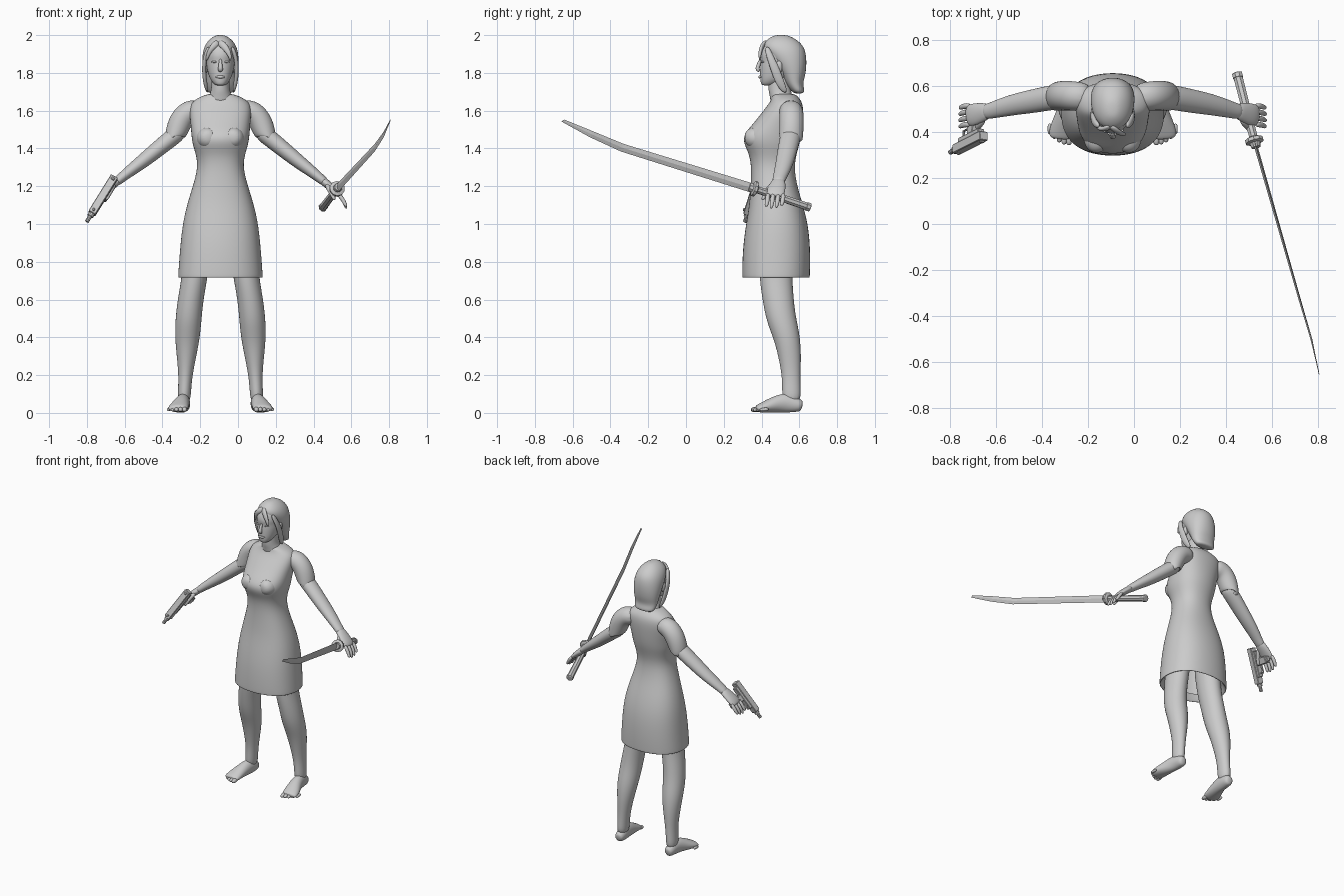
import bpy, bmesh, math
from mathutils import Vector, Matrix

CX = -0.093          # body symmetry plane
SEG = 16
grey = bpy.data.materials.new("plain_grey")
grey.diffuse_color = (0.6, 0.6, 0.6, 1)


def skin(name, rings, sub=2, mirror=False, body=True, cap0=True, cap1=True):
    """Join rings of points into one surface."""
    bm = bmesh.new()
    vs = [[bm.verts.new(p) for p in r] for r in rings]
    n = len(vs[0])
    for a, b in zip(vs, vs[1:]):
        for i in range(n):
            bm.faces.new((a[i], a[(i + 1) % n], b[(i + 1) % n], b[i]))
    if cap0:
        bm.faces.new(vs[0][::-1])
    if cap1:
        bm.faces.new(vs[-1])
    bmesh.ops.recalc_face_normals(bm, faces=bm.faces)
    return finish(name, bm, sub, mirror, body)


def finish(name, bm, sub=0, mirror=False, body=False, matrix=None):
    me = bpy.data.meshes.new(name)
    bm.to_mesh(me)
    bm.free()
    me.materials.append(grey)
    ob = bpy.data.objects.new(name, me)
    bpy.context.collection.objects.link(ob)
    if body:
        ob.location.x = CX
    if matrix:
        ob.matrix_world = matrix
    if mirror:
        ob.modifiers.new("mirror", 'MIRROR').use_mirror_merge = False
    if sub:
        m = ob.modifiers.new("smooth", 'SUBSURF')
        m.levels = m.render_levels = sub
        me.polygons.foreach_set("use_smooth", [True] * len(me.polygons))
    return ob


def levels(name, rows, power=2.0, **kw):
    """Horizontal sections: z, half width, front y, back y."""
    rings = []
    for z, w, yf, yb in rows:
        ring = []
        for i in range(SEG):
            t = 2 * math.pi * i / SEG
            c, s = [math.copysign(abs(v) ** (2 / power), v) for v in (math.cos(t), math.sin(t))]
            ring.append(Vector((w * 1.02 * c, (yf + yb) / 2 + (yb - yf) / 2 * 1.02 * s, z)))
        rings.append(ring)
    return skin(name, rings, **kw)


def tube(name, rows, ref=(0, 1, 0), seg=12, **kw):
    """Sections along a path: x, y, z, half width, half depth."""
    pts = [Vector(r[:3]) for r in rows]
    rings = []
    for i, r in enumerate(rows):
        t = (pts[min(i + 1, len(pts) - 1)] - pts[max(i - 1, 0)]).normalized()
        u = t.cross(Vector(ref)).normalized()
        v = u.cross(t)
        rings.append([pts[i] + u * r[3] * 1.03 * math.cos(a) + v * r[4] * 1.03 * math.sin(a)
                      for a in (2 * math.pi * (k + .5) / seg for k in range(seg))])
    return skin(name, rings, **kw)


# Dress, open at the hem with a folded edge
levels("dress", [
    (.76, .195, .33, .625), (.72, .213, .307, .645), (.714, .224, .298, .655), (.73, .224, .297, .656),
    (.80, .219, .298, .658), (.90, .211, .304, .656), (1.0, .20, .318, .645), (1.1, .178, .335, .62),
    (1.2, .146, .343, .588), (1.3, .118, .346, .572), (1.37, .130, .335, .585), (1.42, .147, .308, .60),
    (1.47, .154, .302, .61), (1.53, .158, .355, .617), (1.60, .165, .41, .622), (1.645, .155, .445, .615),
    (1.672, .11, .455, .595), (1.692, .06, .455, .575)], power=2.3, cap0=False)
# Bust
tube("bust", [(.07, .46, 1.44, .05, .05), (.068, .38, 1.455, .065, .065), (.066, .33, 1.46, .05, .05),
              (.064, .31, 1.46, .02, .02)], ref=(0, 0, 1), mirror=True)
# Sleeves and arms
tube("sleeve", [(.09, .55, 1.60, .055, .06), (.165, .558, 1.60, .066, .064), (.212, .56, 1.55, .066, .066),
                (.242, .556, 1.462, .056, .064), (.246, .555, 1.45, .055, .063),
                (.24, .555, 1.458, .045, .052)], mirror=True)
tube("arm", [(.20, .557, 1.50, .045, .055), (.26, .552, 1.455, .046, .055), (.345, .535, 1.386, .042, .052),
             (.41, .524, 1.333, .038, .048), (.48, .508, 1.28, .031, .042), (.535, .492, 1.236, .025, .034),
             (.56, .488, 1.215, .023, .034)], mirror=True)
# Hands
tube("palm", [(.53, .495, 1.24, .023, .03), (.572, .485, 1.205, .022, .044), (.612, .475, 1.172, .019, .05),
              (.637, .47, 1.145, .013, .044)], mirror=True)
for i, tip in enumerate((1.092, 1.08, 1.084, 1.10)):
    y = .435 + .027 * i
    tube("finger", [(.62, y, 1.165, .012, .013), (.648, y - .003, 1.13, .012, .013),
                    (.66, y - .008, 1.105, .010, .011), (.668, y - .012, tip, .007, .008)],
         seg=8, sub=1, mirror=True)
tube("thumb", [(.56, .46, 1.21, .016, .016), (.58, .43, 1.18, .014, .015), (.597, .412, 1.145, .012, .012),
               (.605, .405, 1.125, .007, .008)], seg=8, sub=1, mirror=True)
# Legs and feet
tube("leg", [(.115, .475, .95, .08, .10), (.128, .475, .80, .072, .09), (.14, .477, .70, .068, .087),
             (.158, .488, .60, .068, .083), (.169, .503, .50, .070, .079), (.175, .535, .40, .067, .070),
             (.18, .55, .30, .052, .061), (.185, .557, .20, .037, .049), (.19, .558, .12, .035, .050),
             (.193, .56, .05, .034, .048)], mirror=True)
tube("foot", [(.192, .617, .035, .022, .026), (.193, .595, .04, .034, .036), (.195, .54, .055, .036, .054),
              (.205, .48, .048, .042, .046), (.22, .42, .032, .053, .031), (.226, .385, .024, .053, .022),
              (.227, .37, .02, .044, .015)], ref=(0, 0, 1), mirror=True)
for i in range(5):
    x, y, r = .190 + .021 * i, .342 + .003 * i * i, .015 - .0012 * i
    tube("toe", [(x, y + .05, .02, r, r), (x, y + .018, .018, r, r), (x + .001, y, .015, r * .7, r * .7)],
         ref=(0, 0, 1), seg=8, sub=1, mirror=True)
# Neck and head
levels("neck", [(1.62, .075, .45, .58), (1.675, .062, .445, .565), (1.70, .050, .437, .555),
                (1.75, .047, .435, .555), (1.82, .047, .44, .56)])
levels("head", [(1.733, .022, .405, .46), (1.742, .036, .397, .49), (1.765, .053, .393, .53),
                (1.80, .067, .392, .58), (1.84, .074, .393, .60), (1.865, .076, .397, .61),
                (1.89, .077, .390, .61), (1.93, .073, .402, .60), (1.965, .055, .43, .57),
                (1.98, .03, .46, .54)], power=2.15)
# Facial features
tube("nose", [(0, .397, 1.875, .008, .008), (0, .385, 1.845, .010, .011), (0, .376, 1.82, .015, .013),
              (0, .389, 1.806, .012, .008)], seg=8)
tube("lips", [(-.026, .402, 1.778, .003, .004), (-.012, .391, 1.779, .008, .007), (0, .388, 1.778, .008, .007),
              (.012, .391, 1.779, .008, .007), (.026, .402, 1.778, .003, .004)], seg=8)
tube("eyelid", [(.017, .403, 1.857, .003, .004), (.033, .400, 1.859, .007, .006),
                (.05, .413, 1.858, .003, .004)], seg=8, mirror=True)
tube("ear", [(.072, .50, 1.80, .008, .012), (.082, .49, 1.835, .010, .02), (.078, .495, 1.865, .008, .014)],
     seg=8, mirror=True)
# Bobbed hair, cut back around the face
levels("hair", [
    (1.69, .058, .575, .618), (1.705, .074, .555, .63), (1.74, .080, .53, .617), (1.78, .087, .51, .63),
    (1.82, .093, .487, .636), (1.86, .096, .458, .638), (1.90, .095, .428, .635), (1.935, .087, .408, .625),
    (1.965, .070, .417, .60), (1.988, .045, .445, .565), (2.001, .018, .475, .53)], power=2.15)
# Side locks and fringe
tube("side_lock", [(.06, .425, 1.94, .012, .015), (.084, .447, 1.88, .012, .02), (.088, .475, 1.81, .011, .025),
                   (.08, .50, 1.74, .012, .025), (.068, .53, 1.695, .006, .012)], seg=8, mirror=True)
tube("fringe", [(-.01, .43, 1.965, .02, .012), (.018, .402, 1.945, .02, .012), (.043, .392, 1.91, .015, .010),
                (.053, .39, 1.88, .008, .006), (.05, .392, 1.865, .003, .003)], seg=8)
tube("fringe_back", [(-.01, .43, 1.965, .02, .012), (-.035, .41, 1.945, .018, .012),
                     (-.062, .418, 1.91, .012, .01), (-.076, .435, 1.86, .005, .008)], seg=8)

# Sword: grip, pommel, guard and blade
end, hilt = Vector((.449, .655, 1.088)), Vector((.527, .352, 1.19))


def along(name, stops, seg=8):
    tube(name, [(*end.lerp(hilt, t), r, r) for t, r in stops], ref=(0, 0, 1), seg=seg, sub=0, body=False)


along("sword_grip", [(0, .021), (.95, .019)])
along("sword_pommel", [(-.01, .018), (0, .023), (.06, .023), (.07, .018)])
along("sword_guard", [(.92, .028), (.94, .04), (.985, .04), (1.0, .028)], seg=10)
along("sword_collar", [(1.0, .024), (1.06, .02)])
blade = []
for x, y0, z0, y1, z1, t in ((.525, .36, 1.213, .355, 1.163, .008), (.724, -.33, 1.424, -.345, 1.384, .005),
                             (.772, -.49, 1.490, -.51, 1.460, .004), (.806, -.645, 1.553, -.66, 1.543, .001)):
    ym, zm = (y0 + y1) / 2, (z0 + z1) / 2
    blade.append([Vector(p) for p in ((x, y0, z0), (x + t, ym, zm), (x, y1, z1), (x - t, ym, zm))])
skin("sword_blade", blade, sub=0, body=False)

# Machine pistol: local x = muzzle direction, z = away from the grip
rear, front = Vector((-.655, .392, 1.245)), Vector((-.773, .332, 1.055))
f = (front - rear).normalized()
up = Vector((0, -.95, .25))
up = (up - f * up.dot(f)).normalized()
side = up.cross(f)
frame = Matrix((f, side, up)).transposed().to_4x4()
frame.translation = (rear + front) / 2


def gun_part(name, c, s, tilt=0):
    bm = bmesh.new()
    bmesh.ops.create_cube(bm, size=1, matrix=Matrix.Translation(c) @ Matrix.Rotation(tilt, 4, 'Y')
                          @ Matrix.Diagonal((*s, 1)))
    bmesh.ops.bevel(bm, geom=bm.edges[:], offset=.003, segments=1, affect='EDGES')
    finish(name, bm, matrix=frame)


gun_part("gun_body", (0, 0, .008), (.235, .042, .04))
gun_part("gun_lower_frame", (-.01, 0, -.018), (.17, .034, .026))
gun_part("gun_grip", (-.025, 0, -.07), (.046, .030, .10), .12)
gun_part("gun_magazine", (-.032, 0, -.122), (.034, .022, .03), .12)
gun_part("gun_rear_sight", (-.10, 0, .03), (.014, .02, .012))
gun_part("gun_front_sight", (.10, 0, .03), (.014, .012, .012))
gun_part("trigger_guard_bottom", (.025, 0, -.058), (.06, .012, .007))
gun_part("trigger_guard_front", (.052, 0, -.043), (.007, .012, .034))
for name, x, r, d in (("gun_barrel", .14, .011, .06), ("gun_barrel_nut", .124, .017, .022)):
    bm = bmesh.new()
    bmesh.ops.create_cone(bm, cap_ends=True, segments=10, radius1=r, radius2=r, depth=d,
                          matrix=Matrix.Translation((x, 0, .006)) @ Matrix.Rotation(math.pi / 2, 4, 'Y'))
    finish(name, bm, matrix=frame)
